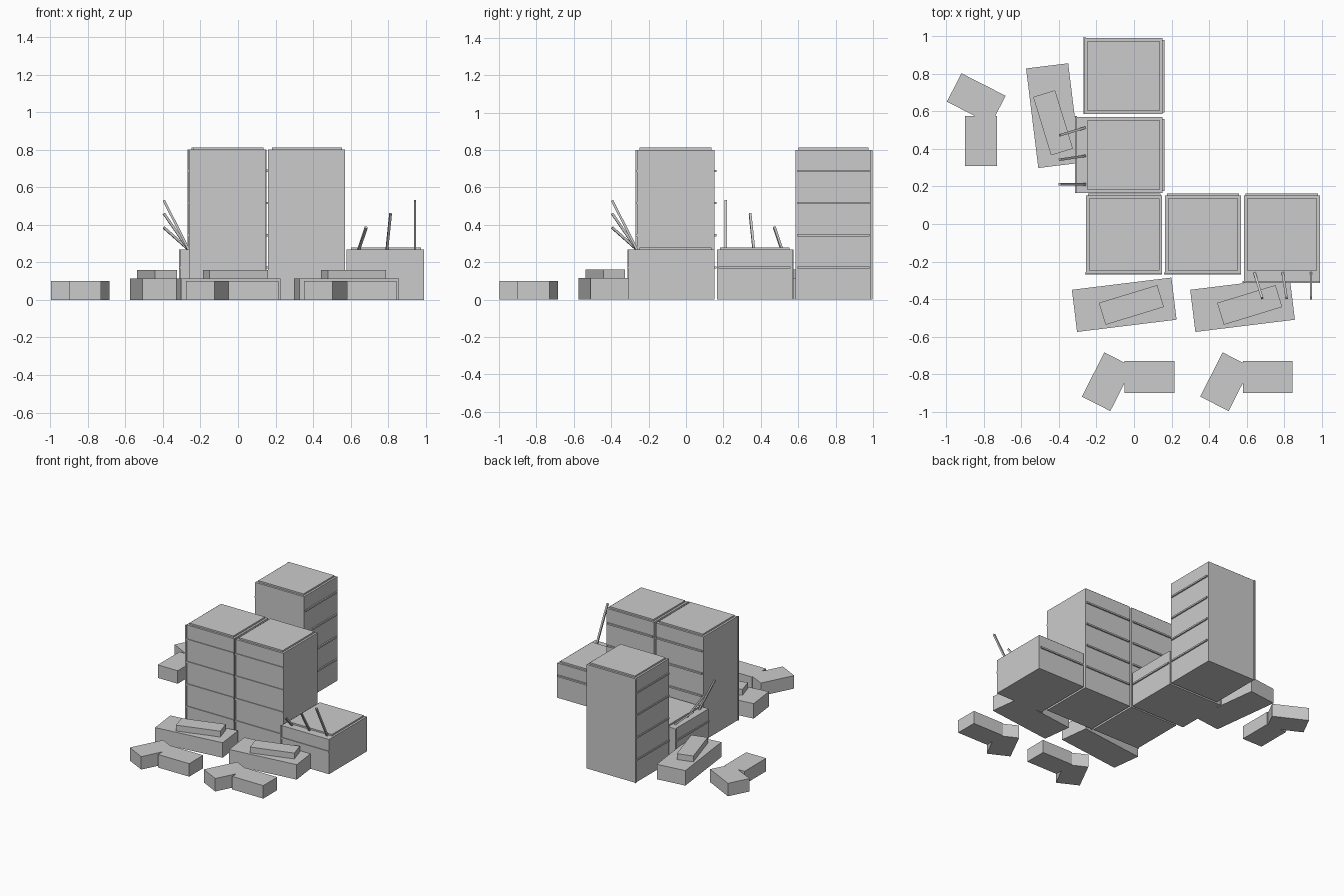
import bpy
from math import radians
from mathutils import Matrix, Vector

cube = bpy.data.objects.get("Cube")
if cube:
    bpy.data.objects.remove(cube, do_unlink=True)

grey = bpy.data.materials.new("concrete_grey")
grey.use_nodes = True
grey.diffuse_color = (0.6, 0.6, 0.6, 1)
grey.node_tree.nodes["Principled BSDF"].inputs["Base Color"].default_value = (0.6, 0.6, 0.6, 1)

# Street frame, and the same street turned round the corner
STREET = Matrix.Identity(4)
SIDE_STREET = Matrix.Translation((0, 1.155, 0)) @ Matrix.Rotation(radians(-90), 4, 'Z')


def box(name, frame, center, size, turn=Matrix.Identity(4)):
    bpy.ops.mesh.primitive_cube_add(size=1)
    ob = bpy.context.object
    ob.name = name
    ob.data.materials.append(grey)
    ob.matrix_world = frame @ Matrix.Translation(center) @ turn @ Matrix.Diagonal((*size, 1))
    return ob


def span(name, frame, x, y, z):
    """Box given by its ranges along each axis."""
    low, high = zip(x, y, z)
    low, high = Vector(low), Vector(high)
    return box(name, frame, (low + high) / 2, high - low)


def pole(frame, foot, tip):
    foot, tip = Vector(foot), Vector(tip)
    run = tip - foot
    turn = run.to_track_quat('Z', 'Y').to_matrix().to_4x4()
    box("bent_rebar", frame, (foot + tip) / 2, (0.013, 0.013, run.length), turn)


FLOOR = 0.172
HALF = 0.2025
BACK = 0.152


def building(frame, cx, height, front, floors):
    left, right = cx - HALF, cx + HALF
    span("building_body", frame, (left, right), (front, BACK), (0, height))
    span("roof_slab", frame, (cx - 0.187, cx + 0.187), (-0.248, 0.137),
         (height, height + 0.012))
    # Floor ledges on the front and back
    for i in range(1, floors):
        z = (i * FLOOR - 0.006, i * FLOOR + 0.006)
        span("front_ledge", frame, (left, right), (front - 0.006, front), z)
        span("back_ledge", frame, (left + 0.01, right - 0.01), (BACK, BACK + 0.01), z)
    # Downpipe on the front corner
    span("corner_pipe", frame, (left - 0.006, left + 0.004),
         (front - 0.006, front + 0.004), (0, height))


def tower(frame, cx):
    building(frame, cx, 0.8, -0.263, 5)


def ruin(frame, cx):
    building(frame, cx, 0.267, -0.308, 2)
    # Rebar sticking out of the broken storey
    for dx, lean, top in ((-0.145, 0.04, 0.385), (0.005, 0.02, 0.46), (0.155, 0, 0.53)):
        pole(frame, (cx + dx, -0.262, 0.267), (cx + dx + lean, -0.395, top))


def rubble(frame, cx):
    def chunk(name, x, y, z, size, angle):
        box(name, frame, (cx + x, y, z), size, Matrix.Rotation(radians(angle), 4, 'Z'))
    chunk("fallen_slab", -0.052, -0.43, 0.0575, (0.534, 0.226, 0.115), 7)
    chunk("stacked_slab", -0.014, -0.431, 0.1375, (0.325, 0.122, 0.045), 17)
    chunk("straight_barrier", 0.0825, -0.815, 0.05, (0.265, 0.17, 0.1), 0)
    chunk("angled_barrier", -0.142, -0.84, 0.05, (0.264, 0.17, 0.0998), 63)


# Main street: two towers and a ruin
tower(STREET, -0.0525)
tower(STREET, 0.3675)
ruin(STREET, 0.7875)
rubble(STREET, 0)
rubble(STREET, 0.63)

# Side street: a ruin and a tower
tower(SIDE_STREET, 0.3675)
ruin(SIDE_STREET, 0.7875)
rubble(SIDE_STREET, 0.63)
